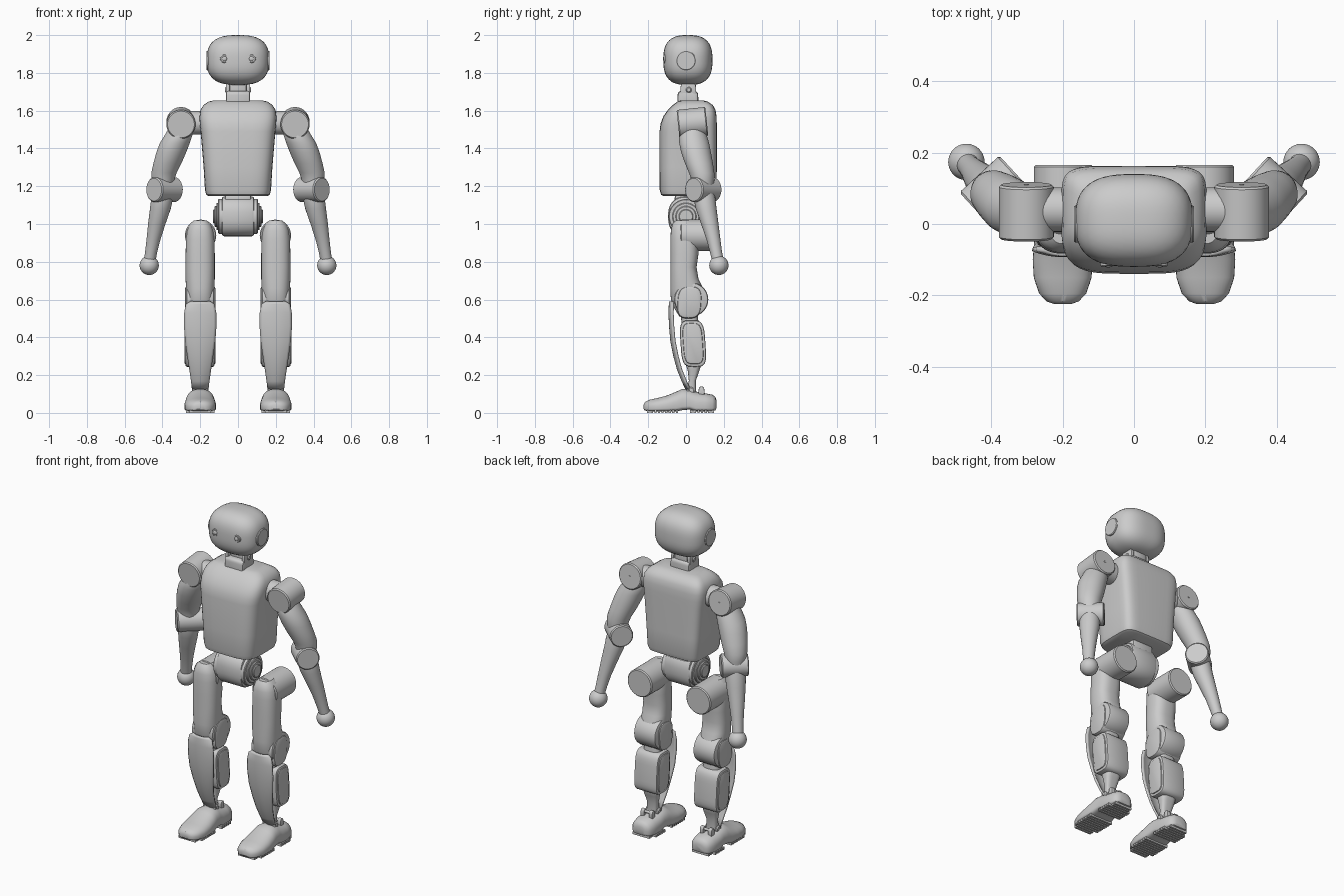
import bpy, bmesh, math
from mathutils import Vector

X, Y, Z = Vector((1, 0, 0)), Vector((0, 1, 0)), Vector((0, 0, 1))


def ring(c, u, v, a, b0, b1, n0=2, n1=2, count=40):
    """Superellipse loop: half width a along u, reach b0 / b1 along -v / +v."""
    pts = []
    for i in range(count):
        t = 2 * math.pi * i / count
        co, si = math.cos(t), math.sin(t)
        n, b = (n1, b1) if si >= 0 else (n0, b0)
        pu = math.copysign(abs(co) ** (2 / n), co) * a
        pv = math.copysign(abs(si) ** (2 / n), si) * b
        pts.append(Vector(c) + u * pu + v * pv)
    return pts


def finish(name, bm, mirror=False, angle=35):
    bmesh.ops.recalc_face_normals(bm, faces=bm.faces)
    me = bpy.data.meshes.new(name)
    bm.to_mesh(me)
    bm.free()
    for p in me.polygons:
        p.use_smooth = True
    me.set_sharp_from_angle(angle=math.radians(angle))
    ob = bpy.data.objects.new(name, me)
    bpy.context.collection.objects.link(ob)
    if mirror:
        ob.modifiers.new("Mirror", 'MIRROR').use_axis = (True, False, False)
    return ob


def add_loft(bm, rings):
    loops = [[bm.verts.new(p) for p in r] for r in rings]
    for lo, hi in zip(loops, loops[1:]):
        for i in range(len(lo)):
            j = (i + 1) % len(lo)
            bm.faces.new((lo[i], lo[j], hi[j], hi[i]))
    bm.faces.new(loops[0])
    bm.faces.new(loops[-1])


def loft(name, rings, mirror=False):
    bm = bmesh.new()
    add_loft(bm, rings)
    return finish(name, bm, mirror)


def stack(name, rows, n0=2, n1=2, mirror=False):
    """Loft of horizontal sections, rows of (z, centre x, half width, y0, y1)."""
    return loft(name, [ring((cx, (y0 + y1) / 2, z), X, Y, a, (y1 - y0) / 2, (y1 - y0) / 2, n0, n1)
                       for z, cx, a, y0, y1 in rows], mirror)


def cyl(name, p0, p1, r, mirror=False, ch=0.006):
    """Cylinder with chamfered rims between two points."""
    p0, p1 = Vector(p0), Vector(p1)
    d = (p1 - p0).normalized()
    u = d.cross(Z if abs(d.z) < 0.9 else X).normalized()
    v = d.cross(u)
    return loft(name, [ring(p, u, v, q, q, q) for p, q in (
        (p0, r - ch), (p0 + d * ch, r), (p1 - d * ch, r), (p1, r - ch))], mirror)


def side_block(name, x0, x1, cy, cz, hy, hz, n=4, shear=0.0, ch=0.012, mirror=True):
    """Rounded plate or block: a superellipse in the side view, extruded along x."""
    v = Vector((0, shear, 1))
    return loft(name, [ring((x, cy, cz), Y, v, hy - k, hz - k, hz - k, n, n) for x, k in (
        (x0, ch), (x0 + ch * .3, ch * .3), (x0 + ch, 0), (x1 - ch, 0), (x1 - ch * .3, ch * .3), (x1, ch))], mirror)


def ball(name, c, size, n=2.0, mirror=False, sub=4):
    bm = bmesh.new()
    bmesh.ops.create_icosphere(bm, subdivisions=sub, radius=1)
    for w in bm.verts:
        k = sum(abs(q) ** n for q in w.co) ** (-1 / n)
        w.co = Vector([c[i] + w.co[i] * k * size[i] for i in range(3)])
    return finish(name, bm, mirror)


# Head with ears and eyes
ball("head", (0, .01, 1.868), (.165, .13, .132), 2.75)
cyl("ear", (.13, 0, 1.865), (.168, 0, 1.865), .052, True, .004)
cyl("eye_rim", (.075, -.09, 1.875), (.072, -.118, 1.875), .022, True, .003)
ball("eye_lens", (.072, -.116, 1.875), (.014, .006, .014), mirror=True, sub=2)

# Neck
side_block("neck_base", -.064, .064, .01, 1.66, .055, .045, 5, mirror=False)
side_block("neck_bracket", .045, .064, .012, 1.705, .042, .05, 3, ch=.004)
side_block("neck_core", -.045, .045, .02, 1.72, .032, .05, 3, mirror=False)
cyl("neck_pivot", (-.069, .015, 1.71), (.069, .015, 1.71), .016)

# Torso shell
stack("torso", [
    (1.148, 0, .155, -.12, .142), (1.155, 0, .168, -.132, .154), (1.18, 0, .175, -.139, .162),
    (1.30, 0, .182, -.14, .163), (1.49, 0, .198, -.14, .163), (1.53, 0, .203, -.135, .163),
    (1.57, 0, .204, -.12, .162), (1.605, 0, .198, -.095, .156), (1.63, 0, .182, -.07, .142),
    (1.648, 0, .155, -.045, .115), (1.655, 0, .125, -.025, .09)], n0=4, n1=6)

# Waist block with stepped side discs
side_block("waist_barrel", -.086, .086, 0, 1.04, .095, .105, 2.4, mirror=False)
side_block("waist_mount", -.07, .07, .01, 1.12, .07, .04, 5, mirror=False)
for i, (x, r) in enumerate(((.105, .092), (.115, .072), (.124, .055), (.132, .038))):
    cyl("waist_disc_%d" % i, (-x, 0, 1.04), (x, 0, 1.04), r, ch=.004)

# Shoulders
cyl("shoulder_link", (.17, .04, 1.535), (.30, .04, 1.535), .062, True)
cyl("shoulder_motor", (.302, -.042, 1.527), (.302, .11, 1.543), .077, True)
cyl("shoulder_cap_screw", (.302, .10, 1.542), (.302, .112, 1.5432), .006, True, .001)

# Arms: sections of (z, x, y, radius)
def limb(name, rows):
    stack(name, [(z, x, r, y - r, y + r) for z, x, y, r in rows], mirror=True)


limb("upper_arm", [(1.51, .305, .035, .06), (1.47, .315, .037, .073), (1.43, .334, .043, .079),
                   (1.38, .353, .053, .079), (1.32, .374, .069, .074), (1.27, .392, .083, .067),
                   (1.23, .398, .09, .06), (1.17, .396, .09, .052)])
cyl("elbow_motor", (.333, .143, 1.182), (.445, .040, 1.182), .066, True)
limb("forearm", [(1.19, .395, .092, .05), (1.14, .401, .097, .058), (1.08, .411, .107, .055),
                 (1.0, .430, .126, .046), (.92, .447, .145, .037), (.85, .460, .159, .032),
                 (.79, .470, .172, .031)])
ball("hand_ball", (.47, .174, .781), (.051, .051, .051), mirror=True)

# Hips and thighs
cyl("hip_motor", (.198, -.03, .94), (.198, .166, .94), .083, True)
stack("thigh", [
    (1.018, .2, .035, -.055, .03), (1.0, .2, .056, -.072, .05), (.965, .2, .07, -.08, .06),
    (.92, .2, .076, -.083, .065), (.84, .2, .077, -.083, .066), (.77, .2, .077, -.083, .056),
    (.71, .2, .077, -.083, .066), (.66, .2, .076, -.083, .09), (.60, .2, .074, -.08, .10),
    (.55, .2, .07, -.06, .09), (.51, .2, .06, -.035, .06)], 2.4, 2.6, True)
side_block("knee_motor", .127, .273, .028, .60, .09, .09, 2)
side_block("knee_plate", .119, .281, .018, .585, .064, .085, 3, .06)

# Calves
side_block("calf_motor", .125, .278, .037, .367, .066, .123, 4, -.07, .008)
side_block("calf_cover", .119, .284, .037, .367, .052, .108, 4, -.07, .006)
stack("calf_core", [(.54, .2, .055, -.03, .06), (.44, .2, .055, -.02, .07), (.26, .2, .052, -.002, .082),
                    (.22, .2, .045, .01, .07), (.17, .2, .034, .015, .052), (.10, .2, .032, .0, .055)], 3, 3, True)

# Shin shell: curved sheet with thickness, rows of (z, y, half width)
bm = bmesh.new()
grid = []
for z, y, w in ((.588, -.083, .05), (.575, -.085, .074), (.53, -.087, .083), (.46, -.084, .084),
                (.38, -.077, .078), (.30, -.061, .066), (.23, -.042, .055), (.17, -.018, .046), (.12, .006, .04)):
    grid.append([bm.verts.new((.2 + w * k / 6, y + .016 * (k / 6) ** 2, z)) for k in range(-6, 7)])
for lo, hi in zip(grid, grid[1:]):
    for i in range(12):
        bm.faces.new((lo[i], lo[i + 1], hi[i + 1], hi[i]))
shin = finish("shin_shell", bm, True)
sol = shin.modifiers.new("Thickness", 'SOLIDIFY')
sol.thickness, sol.offset = .012, 0

# Feet: sections along y of (y, half width, bottom, top)
rows = [(-.224, .025, .02, .045), (-.217, .045, .012, .058), (-.195, .066, .009, .069), (-.15, .081, .008, .079),
        (-.10, .084, .008, .092), (-.05, .08, .008, .113), (-.02, .076, .014, .127), (.02, .073, .018, .124),
        (.05, .073, .008, .112), (.10, .072, .008, .104), (.14, .063, .009, .096), (.155, .05, .014, .085),
        (.162, .03, .025, .065)]
loft("foot", [ring((.2, y, z0 + (z1 - z0) * .35), X, Z, a, (z1 - z0) * .35, (z1 - z0) * .65, 5, 2.3)
              for y, a, z0, z1 in rows], True)
bm = bmesh.new()
for i in range(19):
    y = -.2 + i * .019
    if -.03 < y < .025:
        continue
    a = .076 if -.17 < y < .12 else .056
    add_loft(bm, [[Vector((.2 + sx * a, y + sy * .006, z)) for sx, sy in ((-1, -1), (1, -1), (1, 1), (-1, 1))]
                  for z in (0, .016)])
finish("sole_tread", bm, True)

# Ankles
cyl("ankle_pivot", (.158, .025, .115), (.242, .025, .115), .022, True)
for x in (.172, .228):
    side_block("ankle_lug", x - .012, x + .012, .082, .112, .016, .028, 2.5, ch=.004)
cyl("ankle_pin", (.162, .084, .126), (.238, .084, .126), .008, True, .002)
